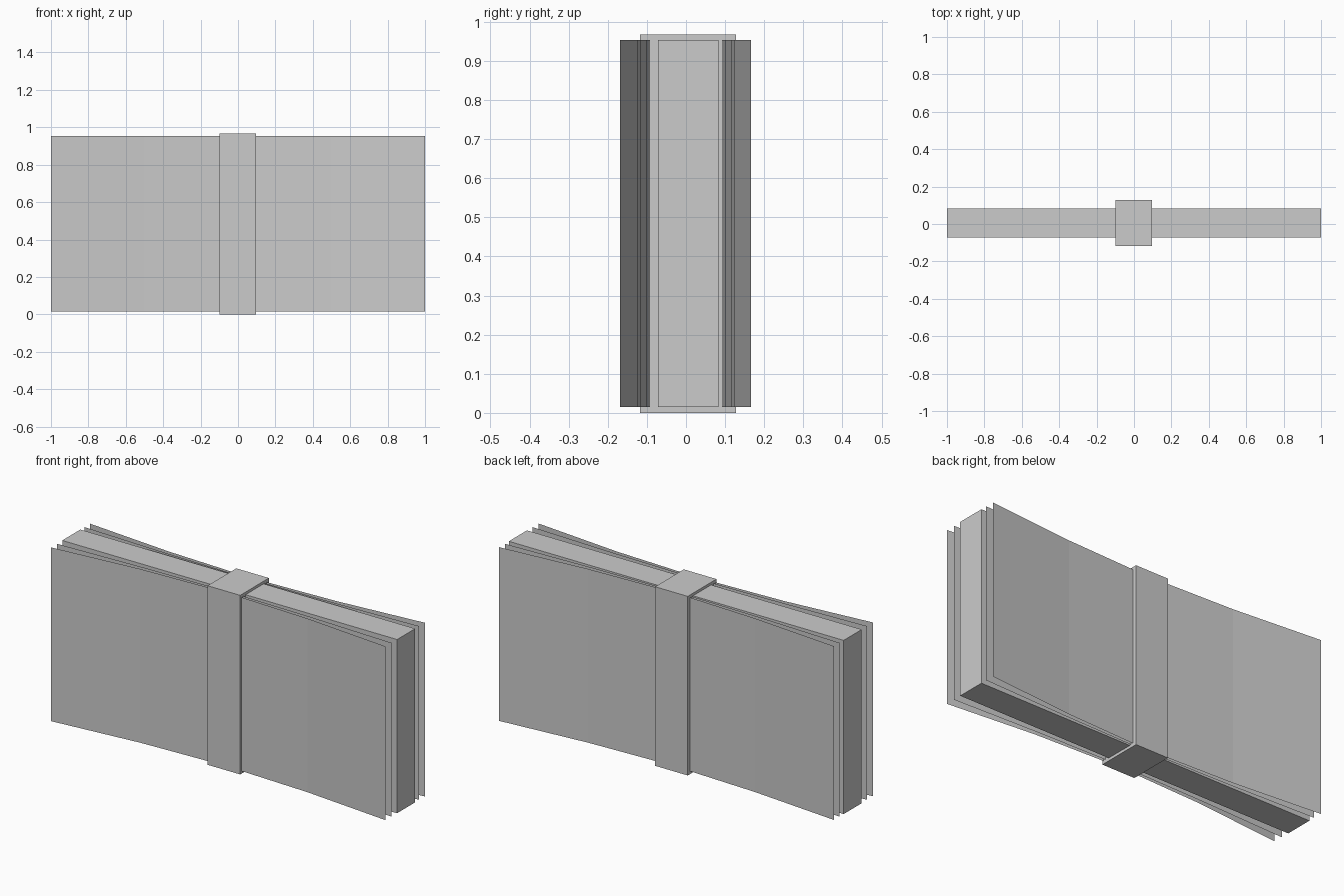
import bpy

if "Cube" in bpy.data.objects:
    bpy.data.objects.remove(bpy.data.objects["Cube"])

BOTTOM, TOP = 0.015, 0.953


def add_mesh(name, verts, faces):
    mesh = bpy.data.meshes.new(name)
    mesh.from_pydata(verts, [], faces)
    mesh.update()
    obj = bpy.data.objects.new(name, mesh)
    bpy.context.collection.objects.link(obj)
    return obj


def box(name, x, y, z):
    verts = [(a, b, c) for a in x for b in y for c in z]
    faces = [(0, 1, 3, 2), (4, 6, 7, 5), (0, 4, 5, 1),
             (2, 3, 7, 6), (0, 2, 6, 4), (1, 5, 7, 3)]
    return add_mesh(name, verts, faces)


def sheet(name, centre, middle, tip):
    """Paper-thin sheet, folded outward in flat panels towards both ends."""
    profile = [(-1, tip), (-0.5, middle), (-0.09, centre),
               (0.09, centre), (0.5, middle), (1, tip)]
    verts = [(x, y, z) for x, y in profile for z in (BOTTOM, TOP)]
    faces = [(2 * i, 2 * i + 2, 2 * i + 3, 2 * i + 1) for i in range(5)]
    if tip > 0:                       # rear sheets face backwards
        faces = [f[::-1] for f in faces]
    return add_mesh(name, verts, faces)


# Solid middle of the stack
box("stack_core", (-1, 1), (-0.071, 0.083), (BOTTOM, TOP))

# Loose sheets flaring away at front and back
sheet("front_inner_sheet", -0.092, -0.100, -0.118)
sheet("front_outer_sheet", -0.107, -0.123, -0.169)
sheet("back_inner_sheet", 0.092, 0.100, 0.118)
sheet("back_outer_sheet", 0.107, 0.123, 0.166)

# Paper band around the middle
box("paper_band", (-0.1, 0.095), (-0.117, 0.128), (0, 0.967))
